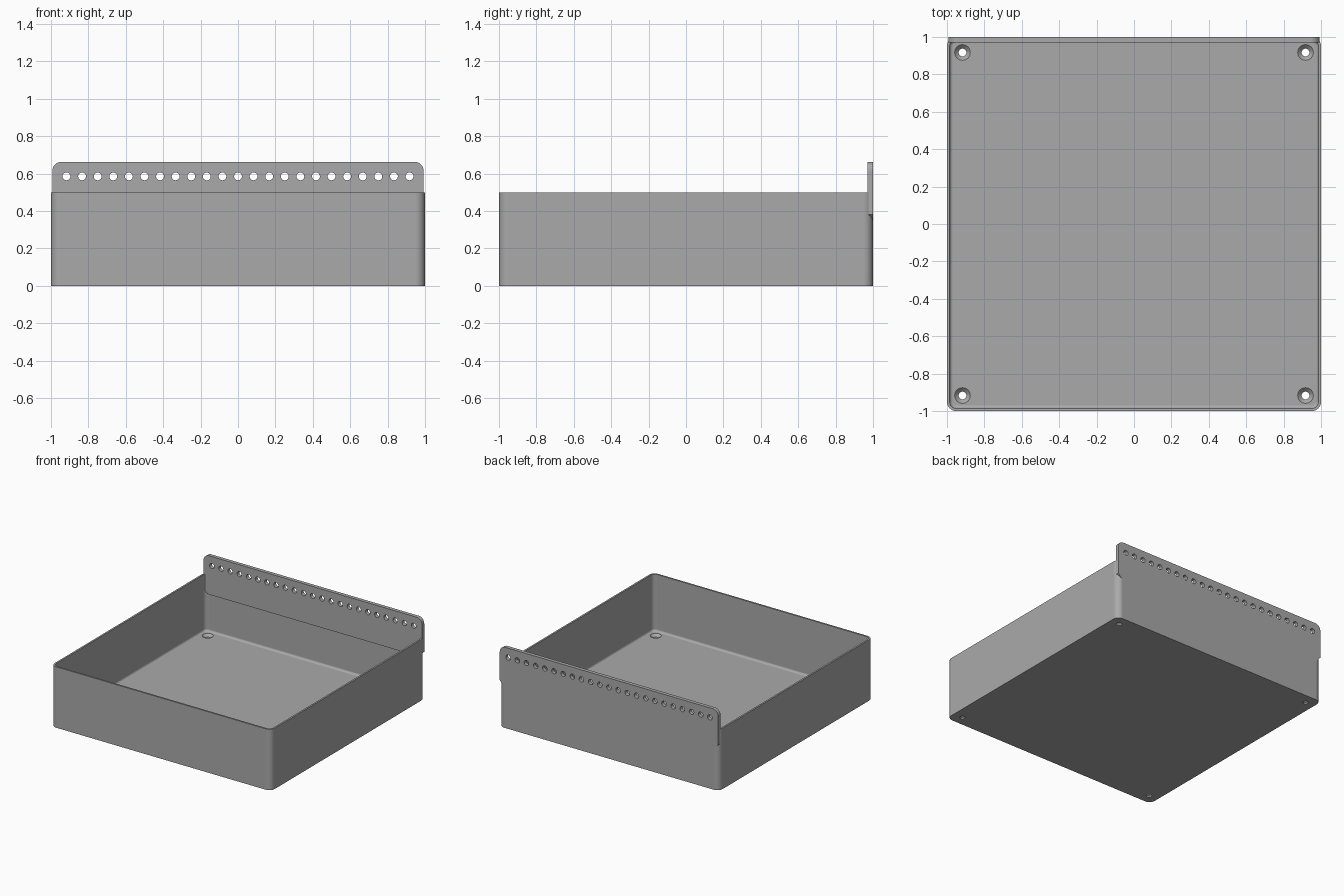
import bpy, bmesh, math
from mathutils import Matrix

if "Cube" in bpy.data.objects:
    bpy.data.objects.remove(bpy.data.objects["Cube"])

grey = bpy.data.materials.new("plain grey")
grey.use_nodes = True
grey.diffuse_color = (0.4, 0.4, 0.4, 1)
grey.node_tree.nodes["Principled BSDF"].inputs["Base Color"].default_value = grey.diffuse_color

WALL, FLOOR, FILLET, CORNER = 0.0145, 0.033, 0.018, 0.05
HOLE_POS, HOLE_R = 0.917, 0.021


def add_object(name, bm):
    bmesh.ops.recalc_face_normals(bm, faces=bm.faces)
    mesh = bpy.data.meshes.new(name)
    bm.to_mesh(mesh)
    bm.free()
    mesh.materials.append(grey)
    obj = bpy.data.objects.new(name, mesh)
    bpy.context.collection.objects.link(obj)
    return obj


def arc(cx, cy, r, start, steps):
    return [(cx + r * math.cos(start + math.pi / 2 * i / steps),
             cy + r * math.sin(start + math.pi / 2 * i / steps)) for i in range(steps + 1)]


def rounded_square(half, r):
    c = half - r
    points = []
    for q, (sx, sy) in enumerate([(1, 1), (-1, 1), (-1, -1), (1, -1)]):
        points += arc(sx * c, sy * c, r, q * math.pi / 2, 8)
    return points


def build_tray():
    # Rings go up the outside, over the rim, down the inside and round the floor fillet
    levels = [(0, 0), (0, 0.5), (WALL, 0.5)]
    for i in range(7):
        a = math.pi / 2 * i / 6
        levels.append((WALL + FILLET * (1 - math.cos(a)), FLOOR + FILLET * (1 - math.sin(a))))
    bm = bmesh.new()
    rings = [[bm.verts.new((x, y, z)) for x, y in rounded_square(1 - inset, CORNER - inset)]
             for inset, z in levels]
    for low, high in zip(rings, rings[1:]):
        for i in range(len(low)):
            j = (i + 1) % len(low)
            bm.faces.new((low[i], low[j], high[j], high[i]))
    bm.faces.new(rings[0])
    bm.faces.new(rings[-1])
    return add_object("tray", bm)


def build_rail():
    # Upright plate with round top corners and chamfered lower corners
    w, top, r = 0.993, 0.663, 0.05
    outline = arc(w - r, top - r, r, 0, 8) + arc(r - w, top - r, r, math.pi / 2, 8)
    outline += [(-w, 0.38), (0.035 - w, 0.345), (w - 0.035, 0.345), (w, 0.38)]
    bm = bmesh.new()
    face = bm.faces.new([bm.verts.new((x, 0.97, z)) for x, z in outline])
    extruded = bmesh.ops.extrude_face_region(bm, geom=[face])["geom"]
    bmesh.ops.translate(bm, vec=(0, 0.03, 0),
                        verts=[v for v in extruded if isinstance(v, bmesh.types.BMVert)])
    return add_object("hanging_rail", bm)


def cone(bm, r1, r2, depth, matrix):
    bmesh.ops.create_cone(bm, cap_ends=True, segments=24, radius1=r1, radius2=r2,
                          depth=depth, matrix=matrix)


def boolean(obj, other, operation):
    mod = obj.modifiers.new(operation.lower(), 'BOOLEAN')
    mod.operation, mod.object, mod.solver = operation, other, 'EXACT'
    bpy.context.view_layer.objects.active = obj
    bpy.ops.object.modifier_apply(modifier=mod.name)
    bpy.data.objects.remove(other)


tray = build_tray()
boolean(tray, build_rail(), 'UNION')

# Row of peg holes through the rail
bm = bmesh.new()
for i in range(23):
    x = HOLE_POS * (i / 11 - 1)
    cone(bm, HOLE_R, HOLE_R, 0.2,
         Matrix.Translation((x, 0.985, 0.585)) @ Matrix.Rotation(math.pi / 2, 4, 'X'))
boolean(tray, add_object("peg_hole_cutter", bm), 'DIFFERENCE')

# Countersunk screw holes in the floor corners
for part in ("screw_hole_cutter", "countersink_cutter"):
    bm = bmesh.new()
    for sx in (-1, 1):
        for sy in (-1, 1):
            x, y = sx * HOLE_POS, sy * HOLE_POS
            if part == "screw_hole_cutter":
                cone(bm, HOLE_R, HOLE_R, 0.2, Matrix.Translation((x, y, 0)))
            else:
                cone(bm, 0.02, 0.042 + 0.002, 0.024, Matrix.Translation((x, y, FLOOR - 0.01)))
    boolean(tray, add_object(part, bm), 'DIFFERENCE')

# Smooth the round corners, keep flat walls flat
bpy.ops.object.select_all(action='DESELECT')
tray.select_set(True)
bpy.context.view_layer.objects.active = tray
bpy.ops.object.shade_smooth_by_angle(angle=math.radians(25))
weighted = tray.modifiers.new("weighted_normals", 'WEIGHTED_NORMAL')
weighted.keep_sharp = True
